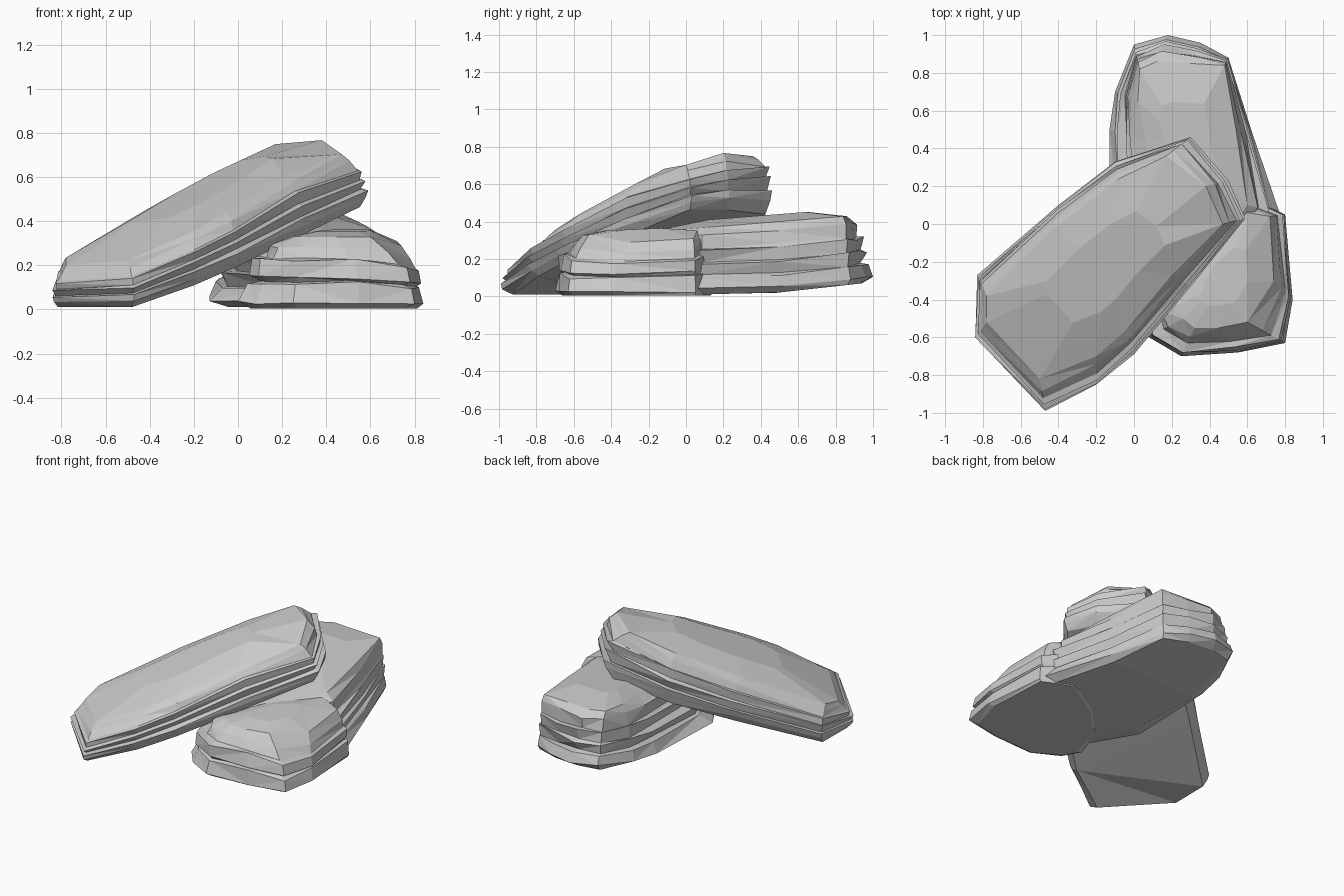
import bpy, bmesh, random
from mathutils import Vector

if "Cube" in bpy.data.objects:
    bpy.data.objects.remove(bpy.data.objects["Cube"])


def rock(name, wide, top, base_z, top_z, profile, bulge, seed):
    """Layered slab: rings blend from the wide outline to the top outline,
    heights blend from the sloping base to the sloping top."""
    rng = random.Random(seed)
    bm = bmesh.new()
    n = len(wide)

    def ring(t, s, shrink=1.0, lift=0.0):
        c = sum((Vector(p) for p in top), Vector((0, 0))) / n
        out = []
        for w, p in zip(wide, top):
            k = s + (rng.uniform(-.09, .09) if .03 < s < .95 else 0)
            q = Vector(w).lerp(Vector(p), k)
            q = c + (q - c) * shrink
            tt = t + (rng.uniform(-.025, .025) if 0 < t < 1 else 0)
            z = base_z(*q) * (1 - tt) + top_z(*q) * tt + lift
            out.append(bm.verts.new((q.x, q.y, max(z, 0))))
        return out

    rings = [ring(t, s) for t, s in profile]
    rings.append(ring(1, 1, .5, bulge))
    for a, b in zip(rings, rings[1:]):
        for i in range(n):
            j = (i + 1) % n
            bm.faces.new((a[i], a[j], b[j], b[i]))
    bm.faces.new(rings[-1])
    bm.faces.new(rings[0][::-1])
    bmesh.ops.triangulate(bm, faces=bm.faces[:])
    bmesh.ops.recalc_face_normals(bm, faces=bm.faces[:])
    me = bpy.data.meshes.new(name)
    bm.to_mesh(me)
    bm.free()
    ob = bpy.data.objects.new(name, me)
    bpy.context.collection.objects.link(ob)
    return ob


# Leaning slab resting on the other two
rock("leaning_slab",
     [(-.83, -.27), (-.84, -.6), (-.47, -.99), (-.2, -.85), (0, -.69), (.3, -.33),
      (.59, .03), (.5, .23), (.3, .46), (-.1, .33), (-.4, .1)],
     [(-.78, -.38), (-.78, -.52), (-.5, -.82), (-.2, -.7), (-.05, -.57), (.2, -.27),
      (.47, 0), (.38, .2), (.17, .36), (-.08, .24), (-.42, -.02)],
     lambda x, y: max(.01, .295 + .3 * x + .16 * y),
     lambda x, y: .6 + .347 * x + .25 * y - .5 * max(0, x - .35),
     [(0, .4), (.15, .1), (.3, 0), (.32, .25), (.5, .06), (.52, .3),
      (.7, .22), (.72, .42), (.88, .65), (1, 1)], .055, 3)

# Long flat slab at the back
rock("back_slab",
     [(-.13, .5), (-.1, .7), (0, .95), (.18, 1), (.35, .96), (.5, .88),
      (.62, .5), (.77, .06), (.5, -.4), (.1, -.5), (-.13, -.1)],
     [(.06, .45), (.02, .65), (.03, .82), (.12, .86), (.3, .85), (.48, .84),
      (.54, .5), (.6, .1), (.4, -.2), (.22, -.2), (.1, .1)],
     lambda x, y: .01 + max(0, y - .4) * .11,
     lambda x, y: .36 + .08 * y,
     [(0, .4), (.1, 0), (.26, .2), (.28, .45), (.46, .25), (.48, .5),
      (.66, .4), (.68, .6), (.87, .65), (1, 1)], .04, 8)

# Squat stone at the front right
rock("front_stone",
     [(0, -.5), (.08, -.6), (.25, -.7), (.55, -.68), (.8, -.63), (.84, -.4),
      (.8, .05), (.6, .15), (.3, 0), (.1, -.2)],
     [(.25, -.42), (.26, -.5), (.32, -.55), (.45, -.55), (.6, -.52), (.74, -.3),
      (.72, .04), (.6, .06), (.4, -.1), (.3, -.28)],
     lambda x, y: .005,
     lambda x, y: .35 - .35 * max(0, x - .6) + .04 * y,
     [(0, .2), (.08, 0), (.36, .12), (.39, .35), (.44, .16), (.68, .2),
      (.7, .45), (.85, .6), (1, 1)], .02, 5)
